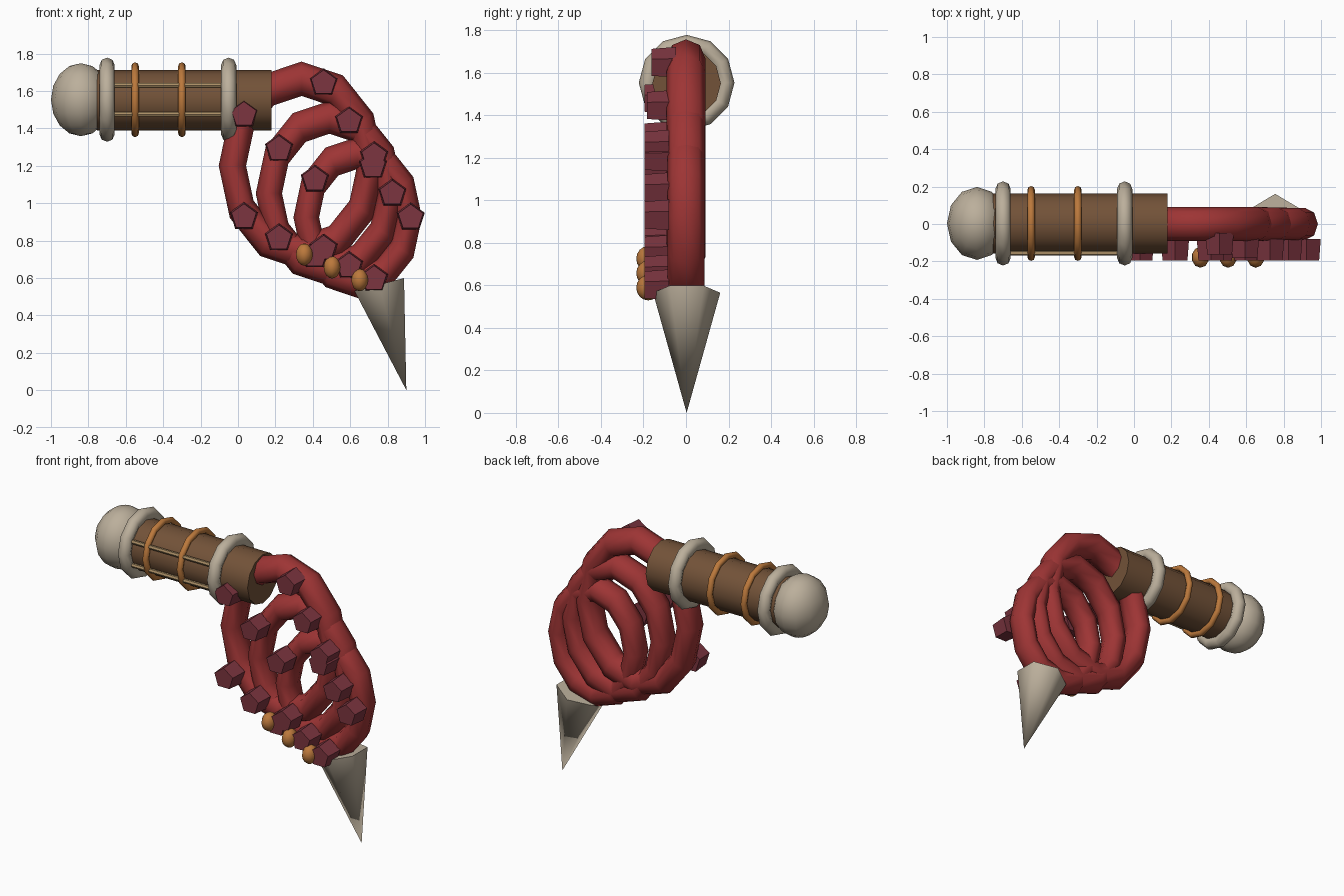
import bpy, math
from math import radians, sin, cos
from mathutils import Vector

if "Cube" in bpy.data.objects:
    bpy.data.objects.remove(bpy.data.objects["Cube"])


def material(name, rgb):
    m = bpy.data.materials.new(name)
    m.diffuse_color = (*rgb, 1)
    m.use_nodes = True
    m.node_tree.nodes["Principled BSDF"].inputs["Base Color"].default_value = m.diffuse_color
    return m


LEATHER = material("brown_leather", (0.17, 0.085, 0.04))
BONE = material("bone", (0.50, 0.43, 0.33))
COPPER = material("copper", (0.50, 0.19, 0.045))
CORD = material("tan_cord", (0.40, 0.27, 0.13))
RED = material("red_hide", (0.34, 0.035, 0.035))
SCALE = material("dark_red_scale", (0.20, 0.035, 0.05))


def finish(name, mat, angle=None):
    ob = bpy.context.object
    ob.name = name
    ob.data.materials.append(mat)
    if angle:
        bpy.ops.object.shade_smooth_by_angle(angle=radians(angle))
    return ob


ALONG_X = (0, radians(90), 0)
AXIS_Y, AXIS_Z = 0.003, 1.553


def rod(name, x0, x1, y, z, r, sides, mat):
    bpy.ops.mesh.primitive_cylinder_add(vertices=sides, radius=r, depth=x1 - x0,
                                        location=((x0 + x1) / 2, y, z), rotation=ALONG_X)
    return finish(name, mat, 40)


def collar(name, x, major, minor, mat):
    bpy.ops.mesh.primitive_torus_add(major_segments=12, minor_segments=8,
                                     major_radius=major, minor_radius=minor,
                                     location=(x, AXIS_Y, AXIS_Z), rotation=ALONG_X)
    return finish(name, mat, 60)


# Handle with pommel, collars, wire bands and front cords
rod("handle", -0.755, 0.18, AXIS_Y, AXIS_Z - 0.003, 0.161, 12, LEATHER)
bpy.ops.mesh.primitive_uv_sphere_add(segments=12, ring_count=8, radius=1,
                                     location=(-0.84, AXIS_Y, AXIS_Z))
bpy.context.object.scale = (0.16, 0.195, 0.195)
finish("pommel", BONE, 60)
for i, x in enumerate((-0.70, -0.05)):
    collar(f"bone_collar_{i + 1}", x, 0.184, 0.041, BONE)
for i, x in enumerate((-0.55, -0.30)):
    collar(f"copper_band_{i + 1}", x, 0.18, 0.02, COPPER)
for i, z in enumerate((1.63, 1.475)):
    rod(f"handle_cord_{i + 1}", -0.66, -0.09, -0.155, z, 0.014, 6, CORD)

# Coiled lash: three overlapping oval loops, each with five scales on the front
LOOPS = [  # centre x, centre z, radius x, radius z, tube
    (0.34, 1.20, 0.370, 0.465, 0.092),
    (0.49, 1.052, 0.325, 0.407, 0.088),
    (0.64, 0.924, 0.275, 0.345, 0.086),
]
for n, (cx, cz, rx, rz, tube) in enumerate(LOOPS):
    bpy.ops.mesh.primitive_torus_add(major_segments=12, minor_segments=8,
                                     major_radius=1, minor_radius=tube / rz,
                                     location=(cx, 0, cz), rotation=(radians(90), 0, 0))
    bpy.context.object.scale = (rx, rz, tube / (tube / rz))
    finish(f"lash_loop_{n + 1}", RED, 60)
    for k in range(5):
        a = radians(72 * k)
        # scales sit just proud of the loop
        y = (-0.105, -0.125, -0.138)[n] if k == 1 else -0.138
        bpy.ops.mesh.primitive_cone_add(
            vertices=5, radius1=0.079, radius2=0.07, depth=0.115,
            location=(cx + rx * 1.03 * cos(a), y, cz + rz * sin(a)),
            rotation=(radians(90), -a, 0))
        finish(f"scale_{n + 1}_{k + 1}", SCALE)

# Copper studs along the bottom of the coil
for i in range(3):
    bpy.ops.mesh.primitive_uv_sphere_add(segments=10, ring_count=8, radius=1,
                                         location=(0.355 + 0.148 * i, -0.178, 0.725 - 0.068 * i))
    bpy.context.object.scale = (0.047, 0.056, 0.06)
    finish(f"copper_stud_{i + 1}", COPPER, 60)

# Spike at the end of the lash
base, tip = Vector((0.755, 0.003, 0.565)), Vector((0.90, 0.003, 0.0))
axis = tip - base
bpy.ops.mesh.primitive_cone_add(vertices=6, radius1=0.158, radius2=0, depth=axis.length,
                                location=(base + tip) / 2,
                                rotation=(0, math.atan2(axis.x, axis.z), 0))
finish("spike", BONE, 65)
